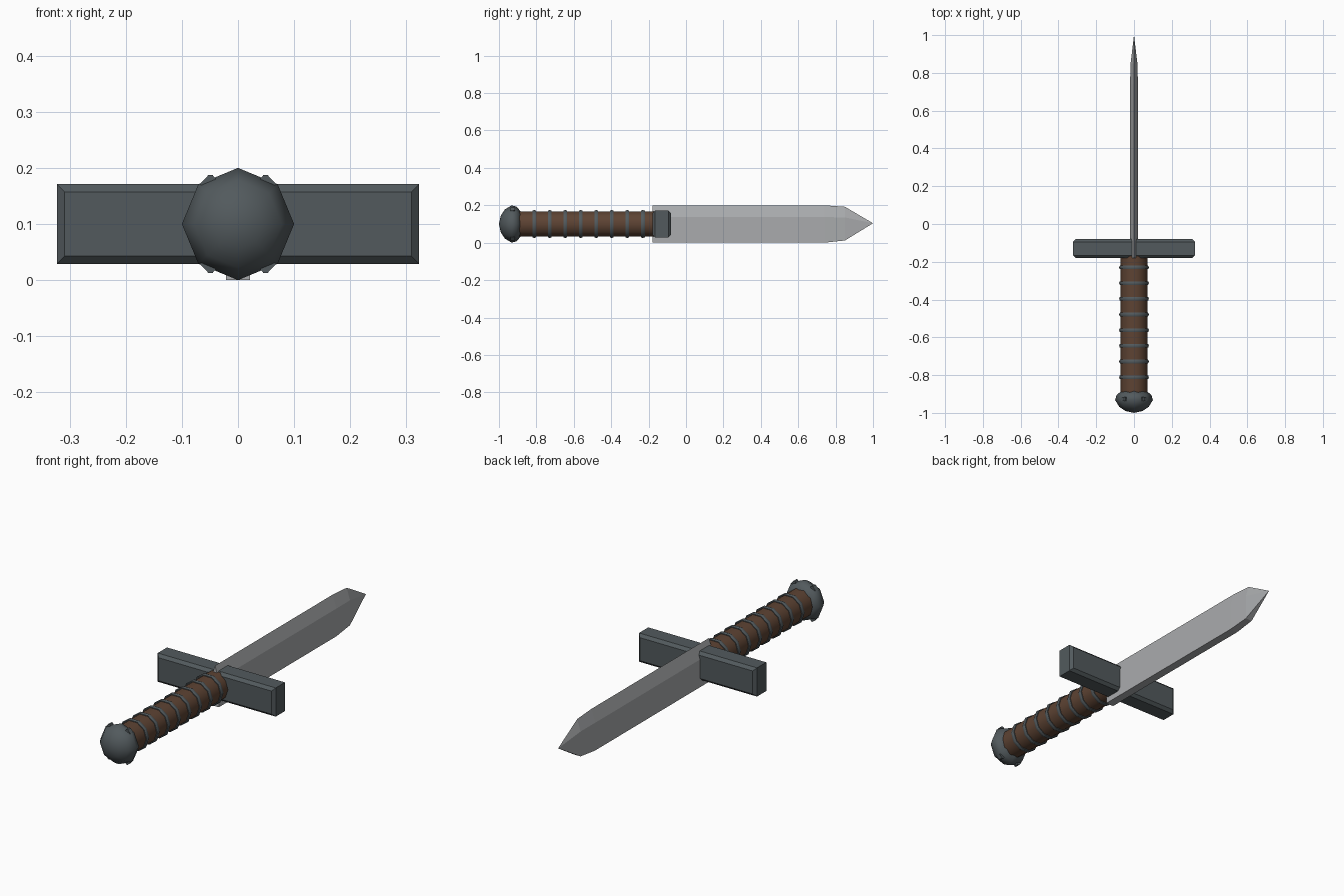
import bpy, bmesh, math

if "Cube" in bpy.data.objects:
    bpy.data.objects.remove(bpy.data.objects["Cube"])

CZ = 0.10  # height of the dagger's long axis


def mat(name, r, g, b):
    m = bpy.data.materials.new(name)
    m.diffuse_color = (r, g, b, 1)
    m.use_nodes = True
    m.node_tree.nodes["Principled BSDF"].inputs["Base Color"].default_value = m.diffuse_color
    return m


STEEL = mat("blade steel", 0.40, 0.41, 0.42)
IRON = mat("dark iron", 0.085, 0.102, 0.110)
LEATHER = mat("brown leather", 0.110, 0.056, 0.033)


def loft(name, sections, material, closed=False, smooth=None):
    """Skin equal-length loops of points; single-point sections become tips."""
    bm = bmesh.new()
    rows = [[bm.verts.new(p) for p in s] for s in sections]
    pairs = list(zip(rows, rows[1:] + rows[:1])) if closed else list(zip(rows, rows[1:]))
    for a, b in pairs:
        n = max(len(a), len(b))
        for i in range(n):
            j = (i + 1) % n
            quad = [a[i % len(a)], a[j % len(a)], b[j % len(b)], b[i % len(b)]]
            bm.faces.new(list(dict.fromkeys(quad)))
    if not closed:
        for r in (rows[0], rows[-1]):
            if len(r) > 2:
                bm.faces.new(r)
    bmesh.ops.recalc_face_normals(bm, faces=bm.faces)
    me = bpy.data.meshes.new(name)
    bm.to_mesh(me)
    bm.free()
    me.materials.append(material)
    ob = bpy.data.objects.new(name, me)
    bpy.context.collection.objects.link(ob)
    if smooth:
        bpy.ops.object.select_all(action='DESELECT')
        bpy.context.view_layer.objects.active = ob
        ob.select_set(True)
        bpy.ops.object.shade_smooth_by_angle(angle=math.radians(smooth))
    return ob


def ring(y, r, n):
    """Circle of n points around the long axis."""
    if r == 0:
        return [(0, y, CZ)]
    return [(r * math.cos(math.tau * i / n), y, CZ + r * math.sin(math.tau * i / n))
            for i in range(n)]


# Blade: flat spine below, ground to a sharp edge above, tapering to a point
def blade_section(y, w, bottom, shoulder, top):
    return [(-w, y, bottom), (w, y, bottom), (w, y, shoulder), (0, y, top), (-w, y, shoulder)]


loft("blade", [blade_section(-0.18, 0.021, 0.0, 0.137, 0.2),
               blade_section(0.74, 0.021, 0.0, 0.137, 0.2),
               blade_section(0.85, 0.018, 0.012, 0.135, 0.192),
               [(0, 1.0, 0.104)]], STEEL)


# Crossguard: bar with bevelled front and back outlines
def guard_section(y, inset):
    x, z = 0.323 - inset, 0.071 - inset
    return [(sx * x, y, CZ + sz * z) for sx, sz in ((-1, -1), (1, -1), (1, 1), (-1, 1))]


loft("crossguard", [guard_section(-0.18, 0.014), guard_section(-0.166, 0),
                    guard_section(-0.094, 0), guard_section(-0.08, 0.014)], IRON)

# Grip and its wire rings
loft("grip", [ring(-0.90, 0.071, 10), ring(-0.17, 0.071, 10)], LEATHER, smooth=50)
for k in range(8):
    y0 = -0.23 - k * 0.083
    prof = [(0.071 + 0.008 * math.cos(math.tau * i / 6), y0 + 0.011 * math.sin(math.tau * i / 6))
            for i in range(6)]
    loft(f"grip_ring_{k + 1}", [ring(y, r, 10) for r, y in prof], IRON, closed=True, smooth=65)

# Pommel: eight-sided flattened ball
profile = [(-1.0, 0), (-0.99, 0.045), (-0.968, 0.078), (-0.932, 0.1),
           (-0.905, 0.092), (-0.885, 0.068)]
loft("pommel", [ring(y, r, 8) for y, r in profile], IRON, smooth=50)

# Four small studs set into the pommel diagonals
for sx in (-1, 1):
    for sz in (-1, 1):
        stud = [[(sx * x, y, CZ + sz * z) for x, z in
                 ((0.035, 0.075), (0.045, 0.087), (0.053, 0.087), (0.068, 0.071), (0.055, 0.06))]
                for y in (-0.938, -0.915)]
        loft(f"pommel_stud_{'l' if sx < 0 else 'r'}{'b' if sz < 0 else 't'}", stud, IRON)
